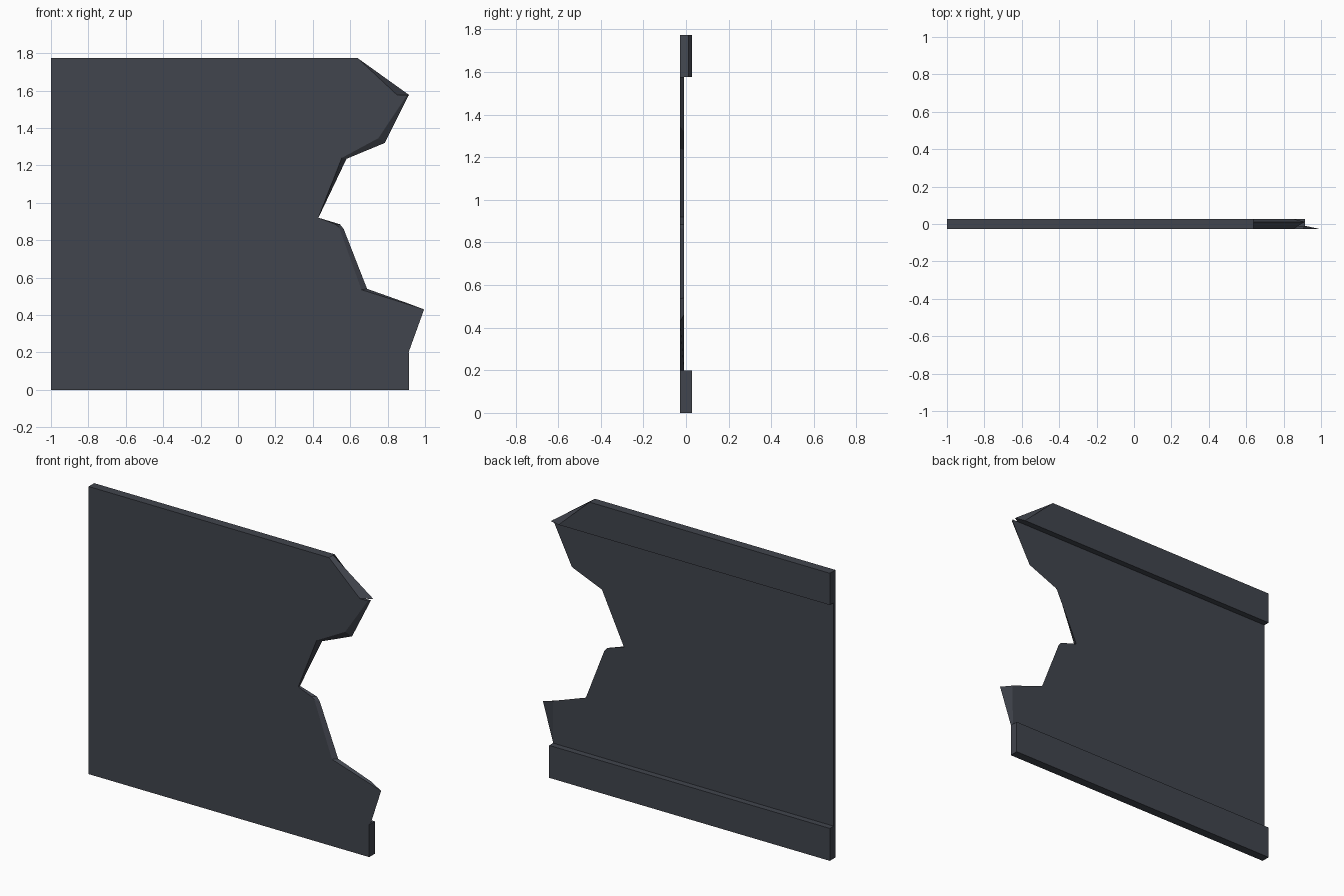
import bpy, bmesh

if "Cube" in bpy.data.objects:
    bpy.data.objects.remove(bpy.data.objects["Cube"])

# One flat slate colour for the whole broken wall
slate = bpy.data.materials.new("dark_slate")
slate.diffuse_color = (0.053, 0.059, 0.075, 1)
slate.use_nodes = True
slate.node_tree.nodes["Principled BSDF"].inputs["Base Color"].default_value = slate.diffuse_color


def loft(name, rings):
    """Solid skinned through matching xz outlines, each at its own depth y."""
    bm = bmesh.new()
    loops = [[bm.verts.new((x, y, z)) for x, z in pts] for y, pts in rings]
    for a, b in zip(loops, loops[1:]):
        n = len(a)
        for i in range(n):
            j = (i + 1) % n
            bm.faces.new((a[j], a[i], b[i], b[j]))
    bm.faces.new(loops[0])
    bm.faces.new(loops[-1][::-1])
    bm.normal_update()
    bmesh.ops.triangulate(bm, faces=[f for f in bm.faces if len(f.verts) > 4],
                          ngon_method='EAR_CLIP')
    bmesh.ops.recalc_face_normals(bm, faces=bm.faces)
    me = bpy.data.meshes.new(name)
    bm.to_mesh(me)
    bm.free()
    me.materials.append(slate)
    ob = bpy.data.objects.new(name, me)
    bpy.context.collection.objects.link(ob)
    return ob


FRONT, BACK, PANEL_BACK = -0.027, 0.027, -0.010

# Thin panel with a jagged, slanted broken edge
front_edge = [(0.912, 0.20), (0.995, 0.43), (0.66, 0.535), (0.54, 0.87), (0.52, 0.885),
              (0.43, 0.92), (0.555, 1.24), (0.75, 1.345), (0.905, 1.577)]
back_edge = [(0.912, 0.20), (0.915, 0.46), (0.69, 0.54), (0.565, 0.86), (0.545, 0.885),
             (0.43, 0.92), (0.58, 1.235), (0.785, 1.32), (0.914, 1.577)]
loft("broken_panel", [
    (FRONT, [(-1, 0.20)] + front_edge + [(-1, 1.577)]),
    (PANEL_BACK, [(-1, 0.20)] + back_edge + [(-1, 1.577)]),
])


# Bottom rail, square ended
def bottom(y):
    return y, [(-1, 0), (0.914, 0), (0.914, 0.20), (-1, 0.20)]


loft("bottom_rail", [bottom(FRONT), bottom(BACK)])


# Top rail, snapped to a point at the broken end
def top(y, tip):
    return y, [(-1, 1.577), (tip, 1.577), (0.64, 1.773), (-1, 1.773)]


loft("top_rail", [top(FRONT, 0.85), top(0.012, 0.914), top(BACK, 0.85)])
